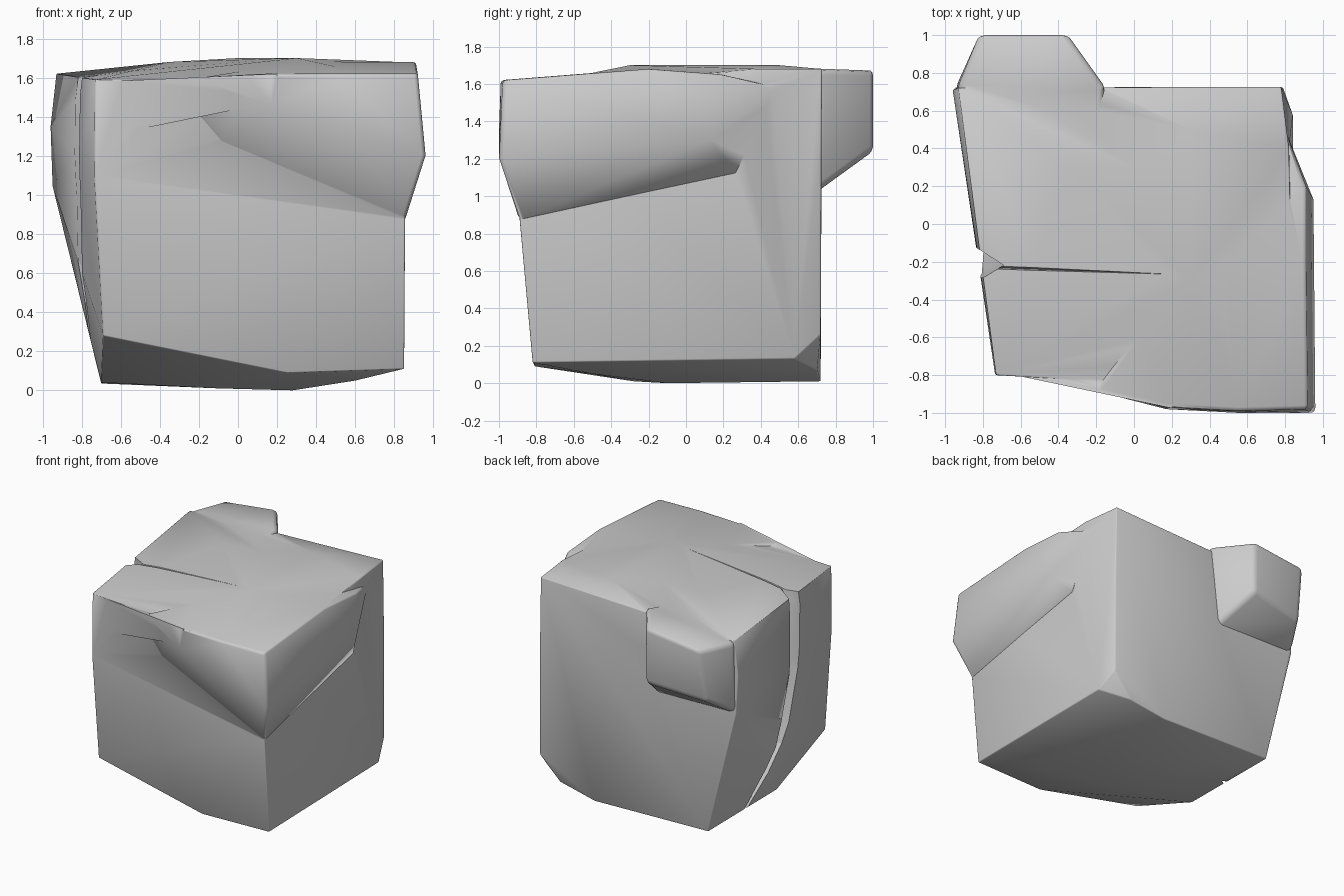
import bpy, bmesh, math

if "Cube" in bpy.data.objects:
    bpy.data.objects.remove(bpy.data.objects["Cube"])


def hull(name, pts, bevel=0.0):
    """Closed convex block wrapped around a few key points."""
    bm = bmesh.new()
    for p in pts:
        bm.verts.new(p)
    bmesh.ops.convex_hull(bm, input=bm.verts[:])
    loose = [v for v in bm.verts if not v.link_faces]
    bmesh.ops.delete(bm, geom=loose, context='VERTS')
    bmesh.ops.recalc_face_normals(bm, faces=bm.faces[:])
    me = bpy.data.meshes.new(name)
    bm.to_mesh(me)
    bm.free()
    ob = bpy.data.objects.new(name, me)
    bpy.context.collection.objects.link(ob)
    if bevel:
        m = ob.modifiers.new("soft_edges", 'BEVEL')
        m.width = bevel
        m.segments = 2
        m.limit_method = 'ANGLE'
        m.angle_limit = math.radians(35)
        apply(ob, m)
    return ob


def apply(ob, mod):
    bpy.ops.object.select_all(action='DESELECT')
    bpy.context.view_layer.objects.active = ob
    ob.select_set(True)
    bpy.ops.object.modifier_apply(modifier=mod.name)


def combine(ob, other, op):
    m = ob.modifiers.new("combine", 'BOOLEAN')
    m.operation = op
    m.solver = 'EXACT'
    m.object = other
    apply(ob, m)
    bpy.data.objects.remove(other)


# main block of the boulder
rock = hull("boulder", [
    # underside
    (-.70, -.15, .04), (-.1, -.28, .01), (.28, -.1, 0), (.3, .72, .01),
    (-.70, .72, .035), (.62, .70, .07), (.60, -.50, .05),
    # lower rim
    (-.69, -.78, .28), (.25, -.81, .09), (.85, -.82, .11), (.84, .58, .13),
    (.79, .72, .26),
    # waist
    (.855, -.89, .88), (-.95, .72, 1.05), (-.96, .71, 1.35),
    (-.735, -.80, 1.1), (.79, .72, 1.2),
    # upper rim
    (-.73, -.80, 1.59), (.85, -.89, 1.58), (-.93, .72, 1.62), (.78, .725, 1.68),
    (.82, .40, 1.68),
    # crown
    (-.35, .3, 1.68), (0, .3, 1.70), (.3, -.3, 1.70), (.3, .5, 1.70),
], bevel=.04)

# overhanging shelf at the front right corner
shelf = hull("shelf", [
    (.855, -.892, .87), (-.10, -.83, 1.265), (-.22, -.83, 1.42),
    (-.2, -.885, 1.60), (.17, -.98, 1.46), (.17, -.97, 1.62),
    (.55, -1.0, 1.35), (.55, -.99, 1.62),
    (.96, -1.0, 1.20), (.92, -.98, 1.62), (.95, .13, 1.30), (.832, .27, 1.12),
    (.80, .50, 1.58), (.91, .20, 1.65), (.91, -.2, 1.68),
    (.3, -.2, 1.68), (.3, -.2, 1.2),
], bevel=.02)
combine(rock, shelf, 'UNION')

# tapering brow joining the shelf to the front left edge
brow = hull("brow", [
    (-.68, -.79, 1.58), (-.68, -.78, 1.3), (-.28, -.86, 1.46), (-.2, -.885, 1.59),
    (.2, -.975, 1.62), (.2, -.95, 1.48), (.2, -.4, 1.5), (-.5, -.5, 1.5),
])
combine(rock, brow, 'UNION')

# projecting knob at the upper back left corner
knob = hull("knob", [
    (-.935, .72, 1.615), (-.82, 1.0, 1.62), (-.35, 1.0, 1.675), (-.15, .72, 1.685),
    (-.945, .72, 1.05), (-.84, .93, 1.19), (-.35, 1.0, 1.24), (-.22, .71, 1.03),
    (-.8, .5, 1.62), (-.2, .5, 1.65), (-.8, .5, 1.1), (-.25, .5, 1.1),
], bevel=.03)
combine(rock, knob, 'UNION')

# crack running down the left side: straight above, slanting back below
crack_levels = [  # height, back lip, front lip, root x, root y
    (1.9, -.02, -.38, -.68, -.225),
    (1.0, -.02, -.38, -.71, -.205),
    (.45, .08, -.22, -.69, -.06),
    (-.05, .46, .14, -.65, .31),
]
for lo, hi in zip(crack_levels[1:], crack_levels):
    pts = []
    for z, back, front, rx, ry in (lo, hi):
        pts += [(-1.0, back, z), (-1.0, front, z), (rx, ry, z)]
    cut = hull("crack_cutter", pts)
    cut.hide_render = True
    combine(rock, cut, 'DIFFERENCE')

# shallow groove fading out across the top
top_cut = hull("top_crack_cutter", [
    (-.9, -.17, 1.8), (-.9, -.27, 1.8), (-.9, -.225, 1.55),
    (.17, -.26, 1.75), (.17, -.27, 1.75), (.17, -.265, 1.69),
])
top_cut.hide_render = True
combine(rock, top_cut, 'DIFFERENCE')

bpy.ops.object.select_all(action='DESELECT')
bpy.context.view_layer.objects.active = rock
rock.select_set(True)
bpy.ops.object.shade_smooth_by_angle(angle=math.radians(50))
